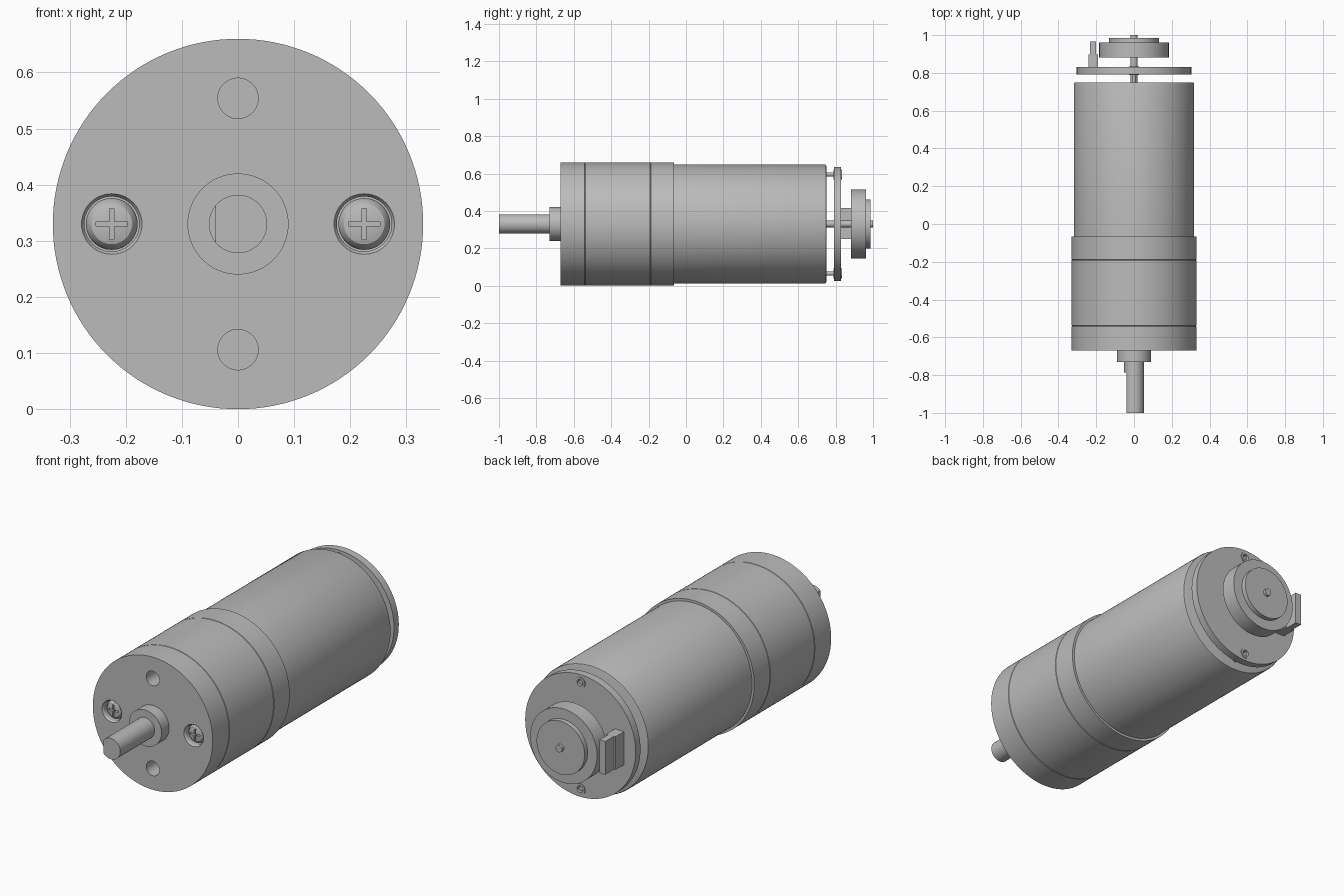
import bpy
import bmesh
import math
from mathutils import Matrix, Vector

default = bpy.data.objects.get("Cube")
if default:
    bpy.data.objects.remove(default, do_unlink=True)

AXIS_Z = 0.33

grey = bpy.data.materials.new("plain grey")
grey.use_nodes = True
colour = (0.5, 0.5, 0.5, 1)
grey.diffuse_color = colour
grey.node_tree.nodes["Principled BSDF"].inputs["Base Color"].default_value = colour


def finish(name, bm):
    bmesh.ops.recalc_face_normals(bm, faces=bm.faces)
    mesh = bpy.data.meshes.new(name)
    bm.to_mesh(mesh)
    bm.free()
    mesh.materials.append(grey)
    obj = bpy.data.objects.new(name, mesh)
    bpy.context.collection.objects.link(obj)
    return obj


def lathe(name, profile, x=0, z=AXIS_Z, steps=96):
    """Turn (radius, y) points around an axis parallel to y, with flat end caps."""
    bm = bmesh.new()
    rings = []
    for r, y in profile:
        turns = [2 * math.pi * i / steps for i in range(steps)]
        rings.append([bm.verts.new((x + r * math.cos(a), y, z + r * math.sin(a))) for a in turns])
    for a, b in zip(rings, rings[1:]):
        for i in range(steps):
            j = (i + 1) % steps
            bm.faces.new((a[i], a[j], b[j], b[i]))
    bm.faces.new(rings[0])
    bm.faces.new(rings[-1])
    return finish(name, bm)


def rod(name, r, y0, y1, x=0, z=AXIS_Z, steps=64, chamfer=0.0):
    profile = [(r, y0), (r, y1)]
    if chamfer:
        profile = [(r - chamfer, y0), (r, y0 + chamfer), (r, y1 - chamfer), (r - chamfer, y1)]
    return lathe(name, profile, x, z, steps)


def box(name, low, high):
    low, high = Vector(low), Vector(high)
    bm = bmesh.new()
    place = Matrix.Translation((low + high) / 2) @ Matrix.Diagonal((*(high - low), 1))
    bmesh.ops.create_cube(bm, size=1, matrix=place)
    return finish(name, bm)


def activate(obj):
    bpy.ops.object.select_all(action="DESELECT")
    obj.select_set(True)
    bpy.context.view_layer.objects.active = obj


def cut(obj, *cutters):
    for cutter in cutters:
        mod = obj.modifiers.new("cut", "BOOLEAN")
        mod.operation = "DIFFERENCE"
        mod.solver = "EXACT"
        mod.object = cutter
        activate(obj)
        bpy.ops.object.modifier_apply(modifier=mod.name)
        bpy.data.objects.remove(cutter, do_unlink=True)


parts = []

# Gearbox: face plate, housing and rear ring, with fine seams between them
R, SEAM = 0.33, 0.002
face_plate = lathe("face_plate", [(R, -0.67), (R, -0.54 - SEAM), (R - SEAM, -0.54)], steps=128)
housing = rod("gear_housing", R, -0.54, -0.19, steps=128, chamfer=SEAM)
rear_ring = lathe("gear_rear_ring", [(R - SEAM, -0.19), (R, -0.19 + SEAM), (R, -0.065)], steps=128)
parts += [face_plate, housing, rear_ring]

# Blind mounting holes, above and below the shaft
for dz in (-0.224, 0.224):
    cut(face_plate, rod("hole_cutter", 0.036, -0.7, -0.57, z=AXIS_Z + dz, steps=40))

# Recessed cross-head screws on either side
for side, x in (("right", -0.225), ("left", 0.225)):
    cut(face_plate, lathe("recess_cutter", [(0.056, -0.68), (0.054, -0.67), (0.049, -0.662),
                                            (0.049, -0.61)], x, steps=48))
    screw = lathe(side + "_screw", [(0.022, -0.66), (0.036, -0.656), (0.043, -0.648),
                                    (0.046, -0.638), (0.046, -0.605)], x, steps=48)
    for w, h in ((0.028, 0.004), (0.004, 0.028)):
        cut(screw, box("slot_cutter", (x - w, -0.7, AXIS_Z - h), (x + w, -0.64, AXIS_Z + h)))
    parts.append(screw)

# Output boss and shaft with a flat on the right
parts.append(rod("shaft_boss", 0.09, -0.73, -0.66))
shaft = rod("output_shaft", 0.052, -1, -0.72)
cut(shaft, box("flat_cutter", (-0.1, -1.1, 0.2), (-0.04, -0.785, 0.5)))
parts.append(shaft)

# Motor can with a softened rear rim
parts.append(lathe("motor_can", [(0.318, -0.07), (0.318, 0.742), (0.316, 0.748), (0.311, 0.75)], steps=128))

# Encoder board, held off the can by two terminal pins
board = rod("encoder_board", 0.304, 0.792, 0.83, steps=128)
parts.append(board)
for label, dz in (("lower", -0.265), ("upper", 0.265)):
    z = AXIS_Z + dz
    cut(board, rod("pin_hole_cutter", 0.016, 0.7, 0.9, z=z, steps=32))
    collar = rod(label + "_pin_collar", 0.027, 0.788, 0.834, z=z, steps=32)
    cut(collar, rod("collar_cutter", 0.016, 0.7, 0.9, z=z, steps=32))
    parts += [collar, rod(label + "_terminal_pin", 0.011, 0.745, 0.825, z=z, steps=24)]

# Rear shaft and the stepped encoder wheel
parts.append(rod("rear_shaft", 0.018, 0.74, 1.0, steps=32))
parts.append(rod("encoder_wheel", 0.184, 0.882, 0.962, steps=96))
parts.append(rod("encoder_wheel_cap", 0.132, 0.955, 0.986, steps=96))

# Connector on the board, beside the wheel
parts.append(box("connector_base", (-0.24, 0.825, 0.25), (-0.19, 0.897, 0.415)))
parts.append(box("connector_tongue", (-0.232, 0.89, 0.25), (-0.2, 0.966, 0.415)))

for part in parts:
    activate(part)
    bpy.ops.object.shade_smooth_by_angle(angle=math.radians(30))
